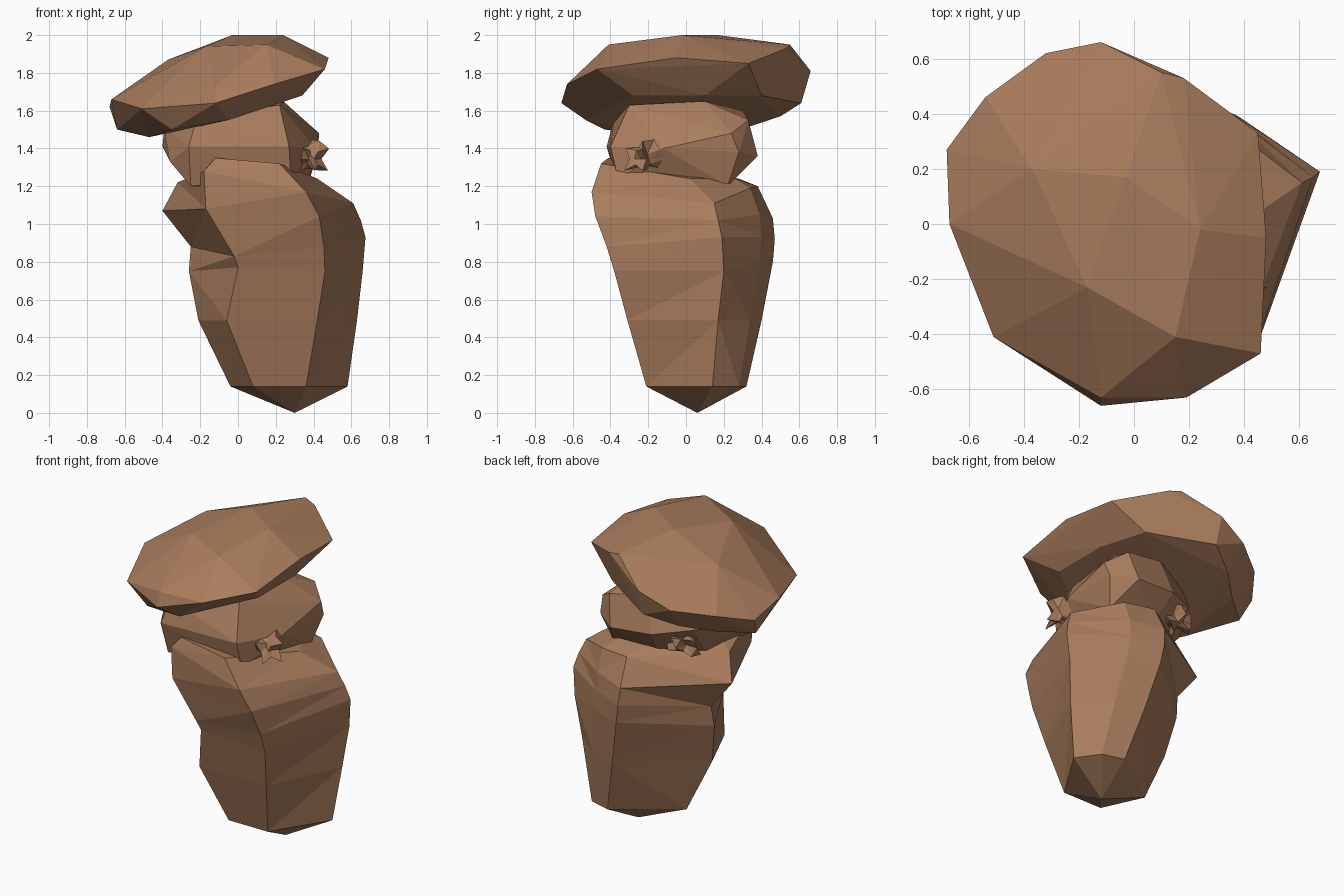
import bpy, bmesh, random
from mathutils import Vector

random.seed(4)
clay = bpy.data.materials.new("brown_clay")
clay.diffuse_color = (0.40, 0.205, 0.11, 1)


def finish(name, bm):
    bmesh.ops.recalc_face_normals(bm, faces=bm.faces[:])
    me = bpy.data.meshes.new(name)
    bm.to_mesh(me)
    bm.free()
    me.materials.append(clay)
    ob = bpy.data.objects.new(name, me)
    bpy.context.collection.objects.link(ob)
    return ob


def hull(name, points):
    bm = bmesh.new()
    verts = [bm.verts.new(p) for p in points]
    res = bmesh.ops.convex_hull(bm, input=verts)
    loose = [g for g in res["geom_interior"] if isinstance(g, bmesh.types.BMVert)]
    bmesh.ops.delete(bm, geom=loose, context='VERTS')
    return finish(name, bm)


def loft(name, rings, bottom, top):
    bm = bmesh.new()
    rows = [[bm.verts.new(p) for p in r] for r in rings]
    n = len(rings[0])
    for a, b in zip(rows, rows[1:]):
        for i in range(n):
            j = (i + 1) % n
            bm.faces.new((a[i], a[j], b[j], b[i]))
    for row, tip in ((rows[0], bottom), (rows[-1], top)):
        t = bm.verts.new(tip)
        for i in range(n):
            bm.faces.new((row[i], row[(i + 1) % n], t))
    bmesh.ops.triangulate(bm, faces=[f for f in bm.faces if len(f.verts) > 3])
    return finish(name, bm)


# body: rings of left, front left, front right, right, back right, back
low = [
    [(-.04, .05, .14), (.08, -.21, .14), (.36, -.21, .14), (.58, .14, .14), (.48, .28, .14), (.34, .32, .14)],
    [(-.21, .03, .49), (-.06, -.31, .49), (.42, -.31, .49), (.63, .17, .49), (.43, .34, .49), (.25, .40, .49)],
    [(-.26, .08, .75), (.00, -.38, .77), (.46, -.38, .75), (.66, .20, .75), (.38, .39, .80), (.18, .46, .80)],
    [(-.25, .10, .88), (-.02, -.40, .83), (.455, -.42, .88), (.675, .19, .93), (.36, .40, .93), (.16, .47, .92)],
]
high = [
    [(-.40, .10, 1.07), (-.17, -.43, 1.08), (.43, -.48, 1.04), (.65, .17, 1.02), (.36, .39, 1.05), (.15, .46, 1.03)],
    [(-.32, .01, 1.22), (-.18, -.43, 1.28), (.36, -.50, 1.17), (.61, .15, 1.11), (.36, .34, 1.19), (.16, .38, 1.20)],
    [(-.20, -.05, 1.27), (-.12, -.41, 1.35), (.22, -.45, 1.32), (.42, .02, 1.24), (.30, .26, 1.24), (.12, .28, 1.24)],
]
loft("body", low + high, (.30, .06, 0), (.1, -.08, 1.30))

# head
hull("head", [
    (-.26, -.42, 1.41), (.27, -.40, 1.41), (.41, -.12, 1.40), (.43, .24, 1.48), (.42, .28, 1.38),
    (.28, .38, 1.36), (.00, .36, 1.38), (-.22, .24, 1.42), (-.40, -.06, 1.41), (-.36, -.28, 1.33),
    (.32, .33, 1.55), (-.25, -.36, 1.20), (.28, -.36, 1.24), (.37, .22, 1.20), (.05, .20, 1.19),
    (-.20, .08, 1.22), (-.39, -.15, 1.51), (-.22, -.38, 1.56), (.22, -.30, 1.63), (.24, .10, 1.65),
    (.05, .30, 1.60), (-.22, .17, 1.58), (-.15, -.15, 1.60)])

# tilted cap: rim, crown, underside
rim = [(-.12, .66, 1.81), (-.32, .62, 1.72), (-.54, .46, 1.68), (-.68, .27, 1.62), (-.67, 0, 1.66),
       (-.51, -.41, 1.61), (-.12, -.66, 1.64), (-.12, -.63, 1.73), (.19, -.63, 1.74), (.46, -.47, 1.82),
       (.48, -.05, 1.88), (.45, .33, 1.85), (.10, .55, 1.95), (.18, .53, 1.93)]
crown = [(.15, -.41, 1.95), (-.17, -.23, 1.94), (.24, -.02, 2.0), (-.03, .17, 2.0), (-.37, .20, 1.87)]
under = [(-.64, .20, 1.50), (-.47, -.10, 1.46), (-.35, -.43, 1.50), (-.05, -.53, 1.55), (.34, -.28, 1.68),
         (.34, .10, 1.68), (.25, .40, 1.68), (-.12, .61, 1.64), (-.30, .50, 1.57), (-.46, .35, 1.52)]
hull("cap", rim + crown + under)

# spiky ears on opposite sides of the head
for name, c in (("right_ear", (.375, -.23, 1.345)), ("left_ear", (-.14, .20, 1.31))):
    bm = bmesh.new()
    bmesh.ops.create_icosphere(bm, subdivisions=2, radius=1)
    for v in bm.verts:
        v.co = Vector(c) + v.co.normalized() * random.choice((.04, .05, .07, .11, .12))
    finish(name, bm)
